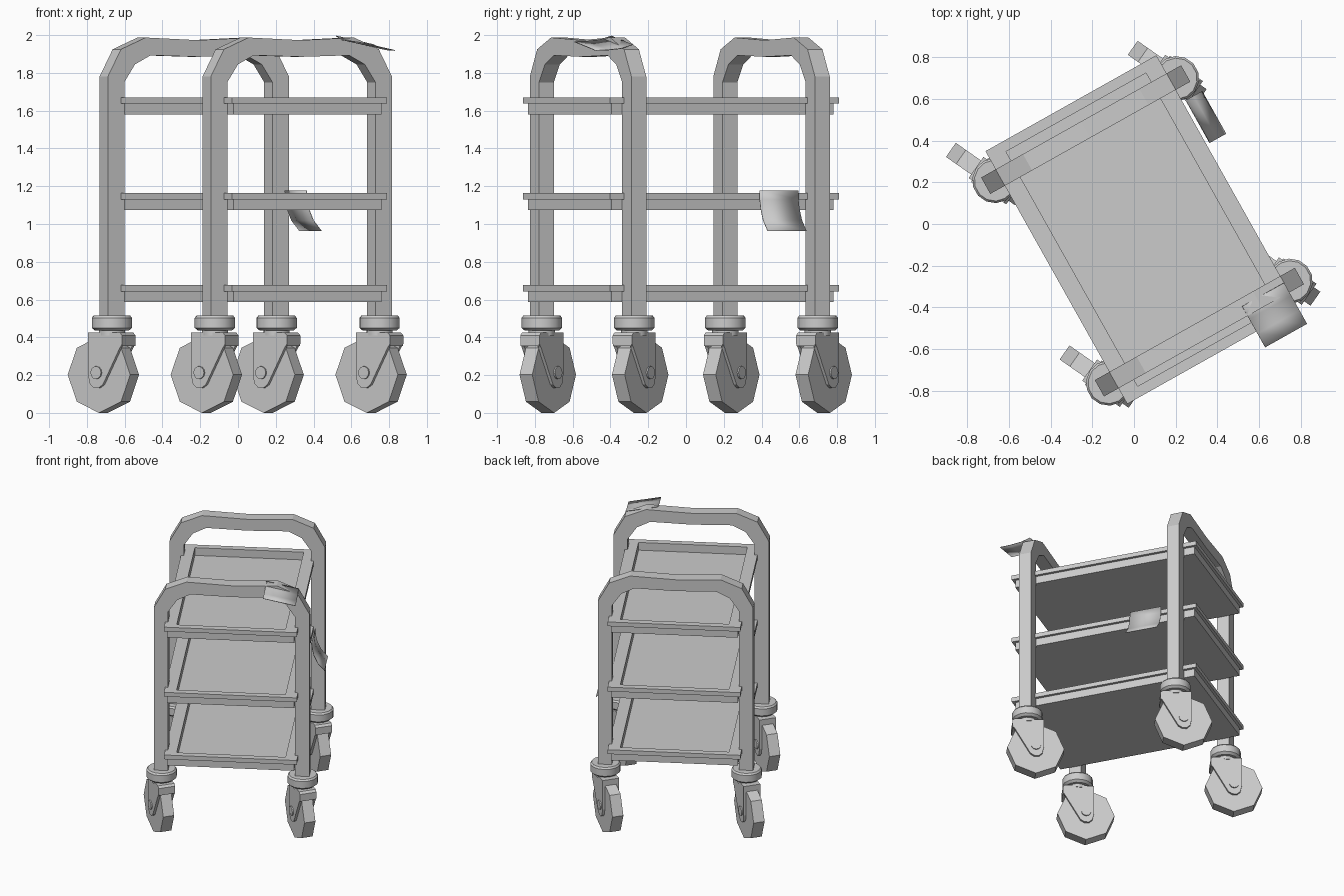
import bpy, bmesh, math
from mathutils import Matrix

if "Cube" in bpy.data.objects:
    bpy.data.objects.remove(bpy.data.objects["Cube"])

CART = Matrix.Translation((0.041, -0.033, 0)) @ Matrix.Rotation(math.radians(29.3), 4, 'Z')


def finish(name, bm, matrix, smooth=False):
    bmesh.ops.recalc_face_normals(bm, faces=bm.faces)
    me = bpy.data.meshes.new(name)
    bm.to_mesh(me)
    bm.free()
    me.transform(matrix)
    ob = bpy.data.objects.new(name, me)
    bpy.context.collection.objects.link(ob)
    if smooth:
        bpy.ops.object.select_all(action='DESELECT')
        ob.select_set(True)
        bpy.context.view_layer.objects.active = ob
        bpy.ops.object.shade_smooth_by_angle(angle=math.radians(35))
    return ob


def loft(name, rings, matrix, smooth=False):
    """Skin a list of equal-length point rings and cap both ends."""
    bm = bmesh.new()
    loops = [[bm.verts.new(p) for p in r] for r in rings]
    n = len(loops[0])
    for a, b in zip(loops, loops[1:]):
        for i in range(n):
            j = (i + 1) % n
            bm.faces.new((a[i], a[j], b[j], b[i]))
    bm.faces.new(loops[0])
    bm.faces.new(loops[-1])
    return finish(name, bm, matrix, smooth)


def prism(name, profile, y0, y1, matrix, smooth=False):
    """Extrude an x/z profile along y."""
    return loft(name, [[(x, y, z) for x, z in profile] for y in (y0, y1)], matrix, smooth)


def circle(r, n, cx=0.0, cy=0.0, start=0.0):
    return [(cx + r * math.cos(start + math.tau * i / n),
             cy + r * math.sin(start + math.tau * i / n)) for i in range(n)]


def rect(hx, hy, z):
    return [(-hx, -hy, z), (hx, -hy, z), (hx, hy, z), (-hx, hy, z)]


def sheet(name, rows):
    bm = bmesh.new()
    grid = [[bm.verts.new(p) for p in row] for row in rows]
    for a, b in zip(grid, grid[1:]):
        for i in range(len(a) - 1):
            bm.faces.new((a[i], a[i + 1], b[i + 1], b[i]))
    ob = finish(name, bm, CART, True)
    mod = ob.modifiers.new("thickness", 'SOLIDIFY')
    mod.thickness = 0.004


# Hooped end frames: legs and handle in one closed profile
outer = [(0.55, 0.5), (0.55, 1.78), (0.47, 1.925), (0.32, 1.987)]
inner = [(0.45, 0.5), (0.45, 1.75), (0.385, 1.845), (0.29, 1.893)]


def mirrored(half, mid):
    return half + [mid] + [(-x, z) for x, z in reversed(half)]


for label, v in (("front", -0.557), ("back", 0.557)):
    bm = bmesh.new()
    rails = [[bm.verts.new((x, y, z)) for x, z in mirrored(half, (0, mz))]
             for half, mz, y in ((outer, 1.973, v - 0.045), (outer, 1.973, v + 0.045),
                                 (inner, 1.885, v + 0.045), (inner, 1.885, v - 0.045))]
    for k in range(4):
        a, b = rails[k], rails[(k + 1) % 4]
        for i in range(len(a) - 1):
            bm.faces.new((a[i], a[i + 1], b[i + 1], b[i]))
    for end in (0, -1):
        bm.faces.new([r[end] for r in rails])
    finish(label + "_hoop_frame", bm, CART)

# Three trays with an overhanging lip and recessed floor
for label, z in (("lower", 0.586), ("middle", 1.073), ("upper", 1.58)):
    loft(label + "_shelf",
         [rect(0.45, 0.675, z), rect(0.45, 0.675, z + 0.057),
          rect(0.47, 0.695, z + 0.057), rect(0.47, 0.695, z + 0.09),
          rect(0.385, 0.645, z + 0.09), rect(0.385, 0.645, z + 0.03)],
         CART @ Matrix.Translation((0, 0.007, 0)))

# Swivel casters, all trailing the same way; local x is the rolling direction
TRAIL, HUB = 0.055, 0.202
fork = [(0.055, 0.425), (-0.055, 0.425), (-0.055, 0.2), (-0.045, 0.155), (-0.02, 0.132),
        (0.012, 0.132), (0.04, 0.15), (0.15, 0.345), (0.165, 0.365), (0.165, 0.41), (0.15, 0.425)]
crown = [(-0.055, 0.425), (-0.055, 0.375), (0.165, 0.355), (0.165, 0.41), (0.15, 0.425)]
for ey, v in (("front", -0.557), ("back", 0.557)):
    for ex, u in (("left", -0.5), ("right", 0.5)):
        tag = ey + "_" + ex
        p = CART @ Matrix.Translation((u, v, 0)).to_translation()
        swivel = Matrix.Translation(p) @ Matrix.Rotation(math.radians(-35), 4, 'Z')
        cm = swivel @ Matrix.Translation((-TRAIL, 0, 0))
        # Bearing cup and neck
        steps = ((0.07, 0.41), (0.07, 0.435), (0.09, 0.435), (0.108, 0.45),
                 (0.108, 0.503), (0.098, 0.515))
        loft(tag + "_caster_cup",
             [[(x, y, z) for x, y in circle(r, 14)] for r, z in steps], swivel, True)
        # Fork
        prism(tag + "_fork_crown", crown, -0.06, 0.06, cm)
        for side in (-1, 1):
            prism(tag + "_fork_plate", fork, side * 0.044, side * 0.062, cm)
        # Wheel and axle
        prism(tag + "_wheel", circle(HUB, 8, 0, HUB), -0.041, 0.041, cm)
        prism(tag + "_axle", circle(0.034, 12, 0, 0.213), -0.071, 0.071, cm, True)

# Bent paper sheet hanging from the middle shelf
hang = [(0.49, 1.178), (0.492, 1.13), (0.503, 1.08), (0.53, 1.02), (0.578, 0.965)]
sheet("side_paper", [[(u, v, z) for v in (0.21, 0.445)] for u, z in hang])

# Bent paper sheet lying on the front handle
droop = [(-0.55, 0.0), (-0.62, -0.02), (-0.70, -0.028), (-0.775, -0.03)]
sheet("handle_paper", [[(u, v, 1.997 + dz - 0.2 * (u - 0.24)) for u in (0.24, 0.355, 0.47)]
                       for v, dz in droop])
